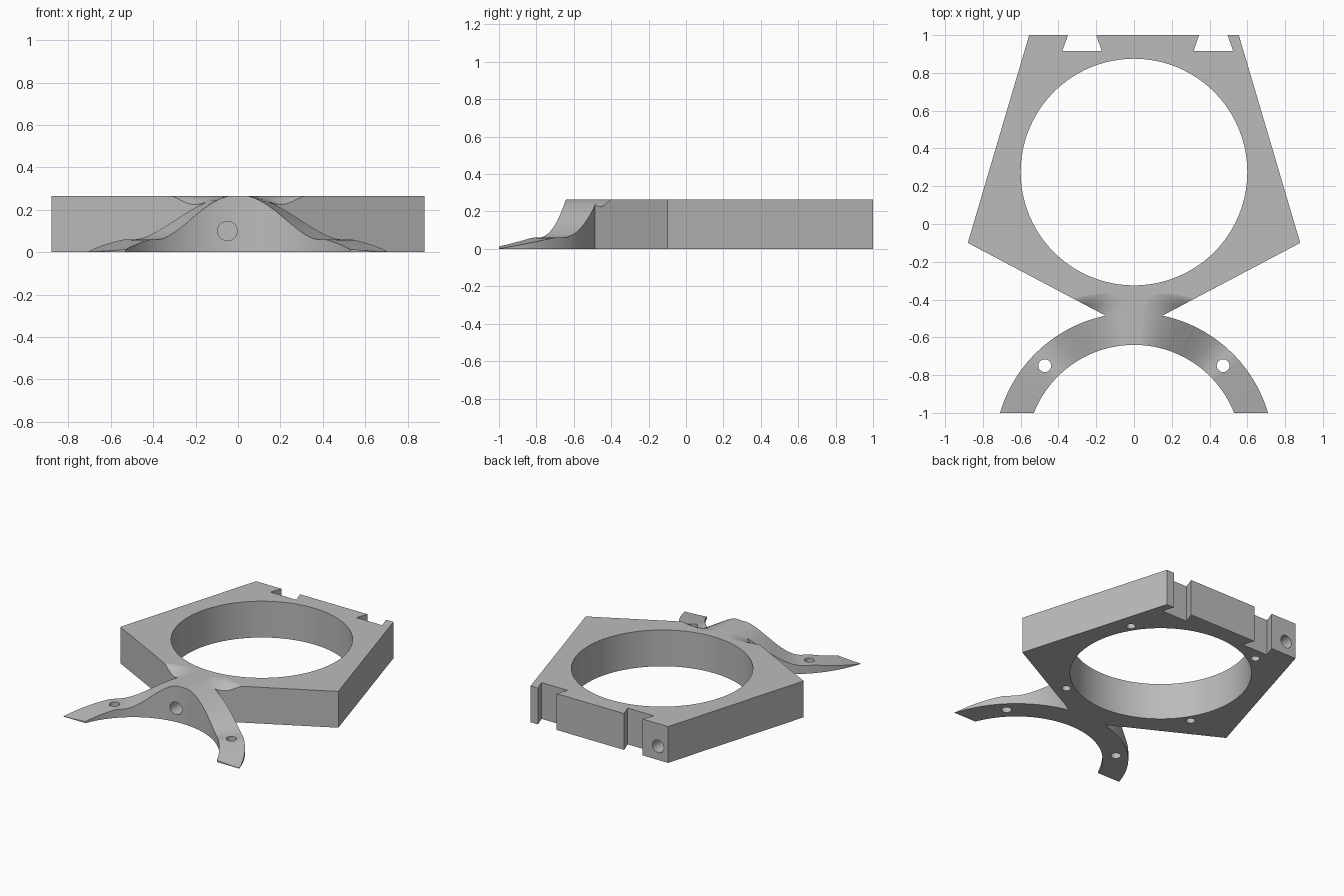
import bpy, bmesh, math
from mathutils import Matrix, Vector

cube = bpy.data.objects.get("Cube")
if cube:
    bpy.data.objects.remove(cube, do_unlink=True)

H = 0.265                 # plate thickness
ARC_Y = -1.21             # centre of the fork arcs
R_IN, R_OUT = 0.57, 0.74  # fork radii
BORE = Vector((0, 0.275, 0))

grey = bpy.data.materials.new("plain grey")
grey.use_nodes = True
colour = (0.5, 0.5, 0.5, 1)
grey.diffuse_color = colour
grey.node_tree.nodes["Principled BSDF"].inputs["Base Color"].default_value = colour


def make_object(name, bm):
    bmesh.ops.recalc_face_normals(bm, faces=bm.faces)
    mesh = bpy.data.meshes.new(name)
    bm.to_mesh(mesh)
    bm.free()
    mesh.materials.append(grey)
    obj = bpy.data.objects.new(name, mesh)
    bpy.context.collection.objects.link(obj)
    return obj


def polar(r, degrees):
    a = math.radians(degrees)
    return (r * math.sin(a), ARC_Y + r * math.cos(a))


def arc(r, start, end, steps):
    return [polar(r, start + (end - start) * i / steps) for i in range(steps + 1)]


def smooth(t):
    t = min(max(t, 0), 1)
    return t * t * (3 - 2 * t)


def fork_height(degrees):
    # crest in the middle, a level pad, then a taper to the tip
    a = abs(degrees)
    z = 0.06 + (H + 0.002 - 0.06) * (1 - smooth((a - 2) / 40))
    return max(z - 0.06 * max(0, (a - 47) / 27), 0.003)


def cut(target, cutter):
    cutter.hide_render = True
    mod = target.modifiers.new("cut", "BOOLEAN")
    mod.operation = "DIFFERENCE"
    mod.solver = "EXACT"
    mod.object = cutter
    bpy.context.view_layer.objects.active = target
    bpy.ops.object.modifier_apply(modifier=mod.name)
    bpy.data.objects.remove(cutter, do_unlink=True)


# Outline: tapered plate with dovetail slots, running into the fork
outline = [(-0.555, 1)]
for mid in (-0.275, 0.42):
    outline += [(mid - 0.075, 1), (mid - 0.105, 0.915),
                (mid + 0.105, 0.915), (mid + 0.075, 1)]
outline += [(0.555, 1), (0.88, -0.1)]
outline += arc(R_OUT, 11.7, 73.5, 28)
outline += arc(R_IN, 68.4, -68.4, 56)
outline += arc(R_OUT, -73.5, -11.7, 28)
outline += [(-0.88, -0.1)]

bm = bmesh.new()
base = bm.faces.new([bm.verts.new((x, y, 0)) for x, y in outline])
top = bmesh.ops.extrude_face_region(bm, geom=[base])["geom"]
bmesh.ops.translate(bm, vec=(0, 0, H),
                    verts=[v for v in top if isinstance(v, bmesh.types.BMVert)])
plate = make_object("ring_plate_with_fork", bm)

# Sculpting cutter: curved fork top that fades out into the plate
bm = bmesh.new()
radii = [0.5, R_OUT] + [R_OUT + 0.02 * i for i in range(1, 9)]
angles = [-80 + 2 * i for i in range(81)]
lower, upper = [], []
for a in angles:
    low_row, up_row = [], []
    for r in radii:
        x, y = polar(r, a)
        fade = smooth((r - R_OUT) / 0.14)
        h = fork_height(a)
        low_row.append(bm.verts.new((x, y, h + (H + 0.002 - h) * fade)))
        up_row.append(bm.verts.new((x, y, 0.5)))
    lower.append(low_row)
    upper.append(up_row)
last_a, last_r = len(angles) - 1, len(radii) - 1
for i in range(last_a):
    for j in range(last_r):
        for g in (lower, upper):
            bm.faces.new((g[i][j], g[i + 1][j], g[i + 1][j + 1], g[i][j + 1]))
    for j in (0, last_r):
        bm.faces.new((lower[i][j], lower[i + 1][j], upper[i + 1][j], upper[i][j]))
for j in range(last_r):
    for i in (0, last_a):
        bm.faces.new((lower[i][j], lower[i][j + 1], upper[i][j + 1], upper[i][j]))
cut(plate, make_object("fork_shaping_cutter", bm))

# Bore and round holes
bm = bmesh.new()


def add_drill(centre, radius, length, sides=24, along_y=False):
    turn = Matrix.Rotation(math.pi / 2 if along_y else 0, 4, "X")
    bmesh.ops.create_cone(bm, cap_ends=True, segments=sides, radius1=radius,
                          radius2=radius, depth=length,
                          matrix=Matrix.Translation(centre) @ turn)


add_drill(BORE, 0.6, 1, 96)
for side in (-1, 1):
    add_drill((side * 0.472, -0.75, 0), 0.034, 0.6)
for k in range(4):
    a = math.radians(32.5 + 90 * k)
    add_drill(BORE + Vector((math.cos(a), math.sin(a), 0)) * 0.655, 0.03, 0.3)
add_drill((-0.05, -0.6, 0.1), 0.046, 0.36, along_y=True)
add_drill((-0.475, 1, 0.1), 0.046, 0.4, along_y=True)
cut(plate, make_object("hole_cutter", bm))

# Smooth curves, flat level faces
bpy.ops.object.select_all(action="DESELECT")
plate.select_set(True)
bpy.context.view_layer.objects.active = plate
bpy.ops.object.shade_smooth_by_angle(angle=math.radians(25))
for face in plate.data.polygons:
    if abs(face.normal.z) > 0.9999:
        face.use_smooth = False
